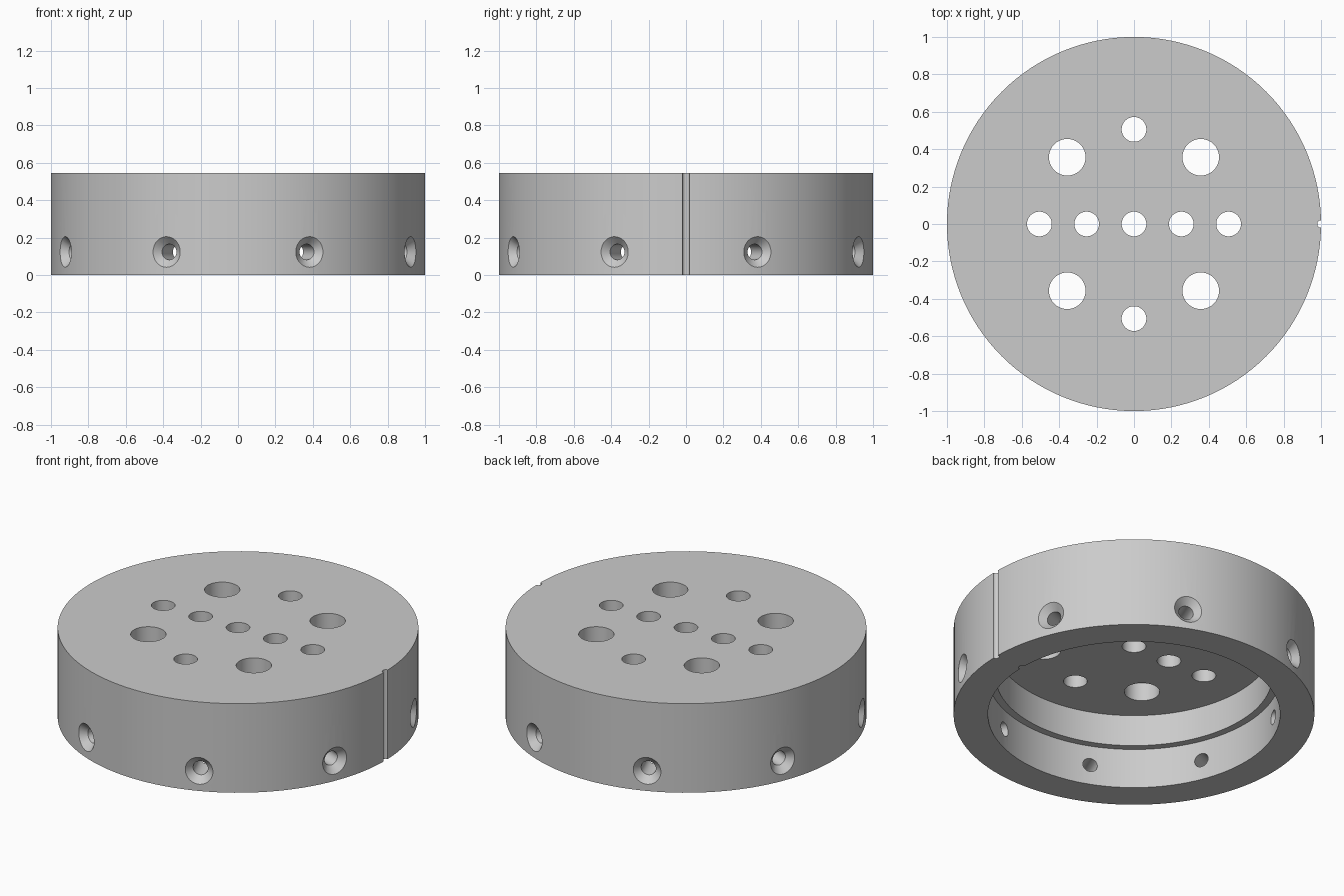
import bpy, bmesh, math
from mathutils import Matrix, Vector

HEIGHT = 0.545
STEP_Z = 0.244
SIDES = 128

cube = bpy.data.objects.get("Cube")
if cube:
    bpy.data.objects.remove(cube, do_unlink=True)

grey = bpy.data.materials.new("plain grey")
grey.use_nodes = True
color = (0.6, 0.6, 0.6, 1)
grey.diffuse_color = color
grey.node_tree.nodes["Principled BSDF"].inputs["Base Color"].default_value = color


def make_object(name, bm):
    bmesh.ops.recalc_face_normals(bm, faces=bm.faces)
    mesh = bpy.data.meshes.new(name)
    bm.to_mesh(mesh)
    bm.free()
    mesh.materials.append(grey)
    obj = bpy.data.objects.new(name, mesh)
    bpy.context.collection.objects.link(obj)
    return obj


def revolve(bm, profile, matrix=Matrix(), sides=SIDES):
    """Turn a profile of (radius, height) points into a solid."""
    rings = []
    for i in range(sides):
        a = math.tau * i / sides
        rings.append([bm.verts.new(matrix @ Vector((r * math.cos(a), r * math.sin(a), z)))
                      for r, z in profile])
    for i, ring in enumerate(rings):
        after = rings[(i + 1) % sides]
        for j in range(len(profile) - 1):
            bm.faces.new((ring[j], after[j], after[j + 1], ring[j + 1]))
    # Close both ends with flat discs
    bm.faces.new([ring[0] for ring in rings])
    bm.faces.new([ring[-1] for ring in rings])


def drill(bm, x, y, radius, bottom, top):
    revolve(bm, [(radius, bottom), (radius, top)], Matrix.Translation((x, y, 0)), 48)


def cut(target, cutter):
    mod = target.modifiers.new(cutter.name, "BOOLEAN")
    mod.operation = "DIFFERENCE"
    mod.solver = "EXACT"
    mod.object = cutter
    bpy.context.view_layer.objects.active = target
    bpy.ops.object.modifier_apply(modifier=mod.name)
    bpy.data.objects.remove(cutter, do_unlink=True)


# Hollow cap with a stepped bore
bm = bmesh.new()
revolve(bm, [(0.767, 0.436), (0.767, STEP_Z), (0.81, STEP_Z), (0.81, 0), (1, 0), (1, HEIGHT)])
cap = make_object("round_cap", bm)

# Vertical holes through the top plate
bm = bmesh.new()
for x, y in [(0, 0), (0.253, 0), (-0.253, 0), (0.506, 0), (-0.506, 0), (0, 0.506), (0, -0.506)]:
    drill(bm, x, y, 0.066, 0.3, 0.7)
for x in (-0.357, 0.357):
    for y in (-0.357, 0.357):
        drill(bm, x, y, 0.098, 0.3, 0.7)
cut(cap, make_object("top_holes", bm))

# Countersunk screw holes around the wall
bm = bmesh.new()
for i in range(8):
    turn = Matrix.Rotation(math.radians(22.5 + 45 * i), 4, "Z")
    aim = Matrix.Translation((0, 0, 0.123)) @ turn @ Matrix.Rotation(math.pi / 2, 4, "Y")
    revolve(bm, [(0.042, 0.7), (0.042, 0.96), (0.082, 1), (0.122, 1.04)], aim, 48)
cut(cap, make_object("screw_holes", bm))

# Alignment groove outside, and a matching notch in the lower bore
bm = bmesh.new()
drill(bm, 1, 0, 0.02, -0.1, 0.7)
drill(bm, 0.81, 0, 0.02, -0.1, STEP_Z)
cut(cap, make_object("grooves", bm))

bpy.ops.object.select_all(action="DESELECT")
cap.select_set(True)
bpy.context.view_layer.objects.active = cap
bpy.ops.object.shade_smooth_by_angle(angle=math.radians(30))
